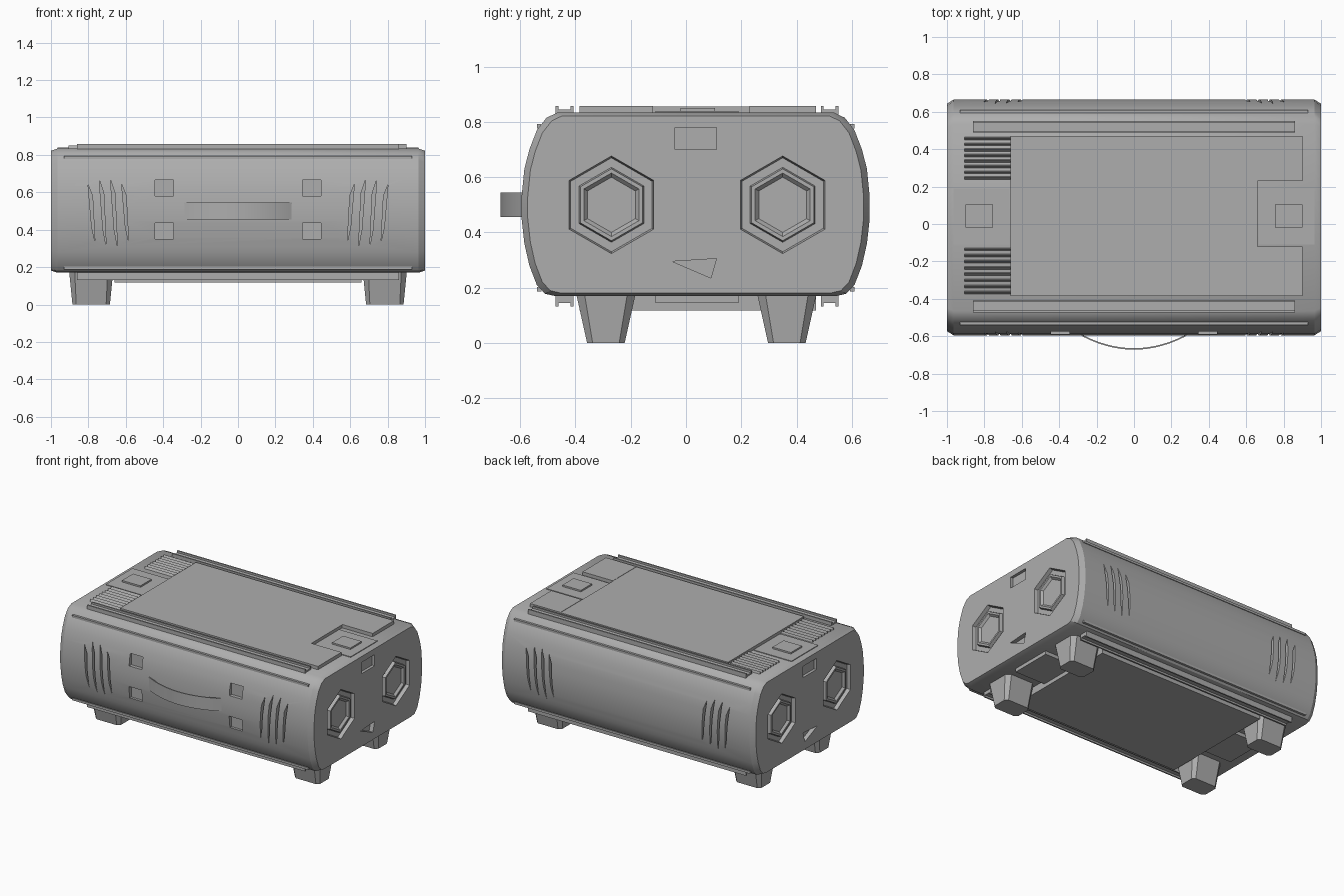
import bpy, bmesh, math

if "Cube" in bpy.data.objects:
    bpy.data.objects.remove(bpy.data.objects["Cube"])

grey = bpy.data.materials.new("grey")
grey.diffuse_color = (0.42, 0.42, 0.42, 1)
grey.use_nodes = True
grey.node_tree.nodes["Principled BSDF"].inputs["Base Color"].default_value = grey.diffuse_color


def finish(name, bm, smooth=False):
    bmesh.ops.recalc_face_normals(bm, faces=bm.faces)
    me = bpy.data.meshes.new(name)
    bm.to_mesh(me)
    bm.free()
    me.materials.append(grey)
    ob = bpy.data.objects.new(name, me)
    bpy.context.collection.objects.link(ob)
    if smooth:
        bpy.context.view_layer.objects.active = ob
        ob.select_set(True)
        bpy.ops.object.shade_smooth_by_angle(angle=math.radians(28))
        ob.select_set(False)
    return ob


def loft(bm, rings):
    """Skin a list of equal-length point rings and cap both ends."""
    vs = [[bm.verts.new(p) for p in r] for r in rings]
    n = len(vs[0])
    for a, b in zip(vs, vs[1:]):
        for i in range(n):
            j = (i + 1) % n
            bm.faces.new((a[i], a[j], b[j], b[i]))
    bm.faces.new(vs[0])
    bm.faces.new(vs[-1])


def add_box(bm, x0, x1, y0, y1, z0, z1):
    loft(bm, [[(x0, y0, z), (x1, y0, z), (x1, y1, z), (x0, y1, z)] for z in (z0, z1)])


def box(name, *dims):
    bm = bmesh.new()
    add_box(bm, *dims)
    return finish(name, bm)


# Main body: bulging barrel section swept along x with chamfered ends
CY, CZ = 0.035, 0.5
half = [(0.51, 0.17), (0.545, 0.178), (0.575, 0.21), (0.602, 0.28), (0.62, 0.36),
        (0.63, 0.45), (0.63, 0.53), (0.62, 0.63), (0.602, 0.70), (0.575, 0.77),
        (0.54, 0.815), (0.50, 0.834)]
section = half + [(-y, z) for y, z in reversed(half)]
bm = bmesh.new()
loft(bm, [[(x, CY + y * s, CZ + (z - CZ) * s) for y, z in section]
          for x, s in ((-1, 0.965), (-0.965, 1), (0.965, 1), (1, 0.965))])
body = finish("body", bm)

# Cutter for all recesses in the body
SPEAKERS = ((-0.27, 0.50), (0.35, 0.50))


def hexagon(x, y, z, r):
    return [(x, y + r * math.cos(math.radians(a)), z + r * math.sin(math.radians(a)))
            for a in range(30, 390, 60)]


bm = bmesh.new()
for s in (-1, 1):
    for y, z in SPEAKERS:
        loft(bm, [hexagon(s * 1.05, y, z, 0.19), hexagon(s * 0.975, y, z, 0.17)])
    # end sockets
    add_box(bm, *sorted((s * 0.98, s * 1.05)), -0.04, 0.11, 0.70, 0.78)
    loft(bm, [[(s * x, -0.05, 0.295), (s * x, 0.11, 0.305), (s * x, 0.09, 0.235)]
              for x in (0.97, 1.05)])
    # handle brackets
    for z in (0.39, 0.62):
        add_box(bm, *sorted((s * 0.345, s * 0.445)), -0.72, -0.565, z - 0.04, z + 0.045)
    # slanted vent slots on front and back
    for side in (-1, 1):
        y = CY + side * 0.63
        for i in range(4):
            x = 0.60 + i * 0.06
            h = 0.19 - 0.025 * abs(i - 1.5)
            slot = [(x - 0.015, -h), (x + 0.002, -h * 0.5), (x + 0.022, h), (x - 0.002, h * 0.6)]
            loft(bm, [[(s * px, y + d * side, 0.49 + pz) for px, pz in slot]
                      for d in (-0.035, 0.06)])
cutter = finish("recess_cutter", bm)
cutter.hide_render = True
mod = body.modifiers.new("recesses", 'BOOLEAN')
mod.operation = 'DIFFERENCE'
mod.solver = 'EXACT'
mod.object = cutter
bpy.context.view_layer.objects.active = body
body.select_set(True)
bpy.ops.object.modifier_apply(modifier=mod.name)
bpy.ops.object.shade_smooth_by_angle(angle=math.radians(28))
body.select_set(False)
bpy.data.objects.remove(cutter)

# Speaker hubs: hexagonal rings inside the end recesses
for s, label in ((-1, "left"), (1, "right")):
    for k, (y, z) in enumerate(SPEAKERS):
        bm = bmesh.new()
        loft(bm, [hexagon(s * x, y, z, r) for x, r in
                  ((0.96, 0.14), (0.995, 0.13), (0.995, 0.115), (0.98, 0.10))])
        finish(f"{label}_speaker_{k}", bm)

# Large panels above and below
box("top_panel", -0.66, 0.66, -0.385, 0.47, 0.82, 0.856)
box("bottom_panel", -0.66, 0.66, -0.385, 0.47, 0.118, 0.18)

# Long channel rails beside the panels, top and bottom
for z0, z1, label in ((0.825, 0.845, "top"), (0.145, 0.18, "bottom")):
    for yc, side in ((-0.44, "front"), (0.52, "back")):
        bm = bmesh.new()
        add_box(bm, -0.86, 0.86, yc - 0.032, yc + 0.032, z0, z1)
        lip = 0.858 if label == "top" else 0.132
        for e in (-1, 1):
            add_box(bm, -0.86, 0.86, yc + e * 0.027 - 0.005, yc + e * 0.027 + 0.005,
                    min(z0, lip), max(z1, lip))
        finish(f"{label}_{side}_rail", bm)

# End blocks on the right and slatted vents on the left of the top
for y0, y1, side in ((-0.385, -0.12, "front"), (0.23, 0.47, "back")):
    box(f"top_{side}_block", 0.66, 0.90, y0, y1, 0.825, 0.858)
    bm = bmesh.new()
    for i in range(8):
        y = y0 + (i + 0.5) * (y1 - y0) / 8
        loft(bm, [[(x, y - 0.012, 0.825), (x, y + 0.012, 0.825), (x, y + 0.004, 0.85)]
                  for x in (-0.905, -0.66)])
    finish(f"top_{side}_slats", bm)

# Centre end plates with small buttons
for s, label in ((-1, "left"), (1, "right")):
    box(f"{label}_end_plate", *sorted((s * 0.665, s * 0.965)), -0.11, 0.19, 0.82, 0.839)
    box(f"{label}_button", *sorted((s * 0.755, s * 0.90)), -0.02, 0.105, 0.83, 0.85)
    box(f"{label}_bottom_plate", *sorted((s * 0.66, s * 0.90)), -0.11, 0.19, 0.145, 0.18)

# Raised seam strips along the body front and back
for s, label in ((-1, "front"), (1, "back")):
    for z, inset in ((0.785, 0.567), (0.195, 0.566)):
        y = CY + s * inset
        box(f"{label}_seam_{int(z * 1000)}", -0.93, 0.93, y - 0.008, y + 0.008,
            z - 0.008, z + 0.008)

# Tapered feet with cut corners
def foot_ring(x, y, hx, hy, c, z):
    return [(x + a, y + b, z) for a, b in
            ((-hx + c, -hy), (hx - c, -hy), (hx, -hy + c), (hx, hy - c),
             (hx - c, hy), (-hx + c, hy), (-hx, hy - c), (-hx, -hy + c))]


for x in (-0.785, 0.785):
    for y in (-0.29, 0.365):
        bm = bmesh.new()
        loft(bm, [foot_ring(x, y, 0.10, 0.068, 0.02, 0),
                  foot_ring(x, y, 0.118, 0.108, 0.03, 0.18)])
        finish("foot", bm)

# Curved carrying handle: thin bowed strap on the front
bm = bmesh.new()
rings = []
for i in range(17):
    t = -1 + i / 8
    x, y = 0.31 * t, -0.672 + 0.09 * t * t
    rings.append([(x, y, 0.455), (x, y + 0.008, 0.455), (x, y + 0.008, 0.545), (x, y, 0.545)])
loft(bm, rings)
finish("handle", bm, smooth=True)
